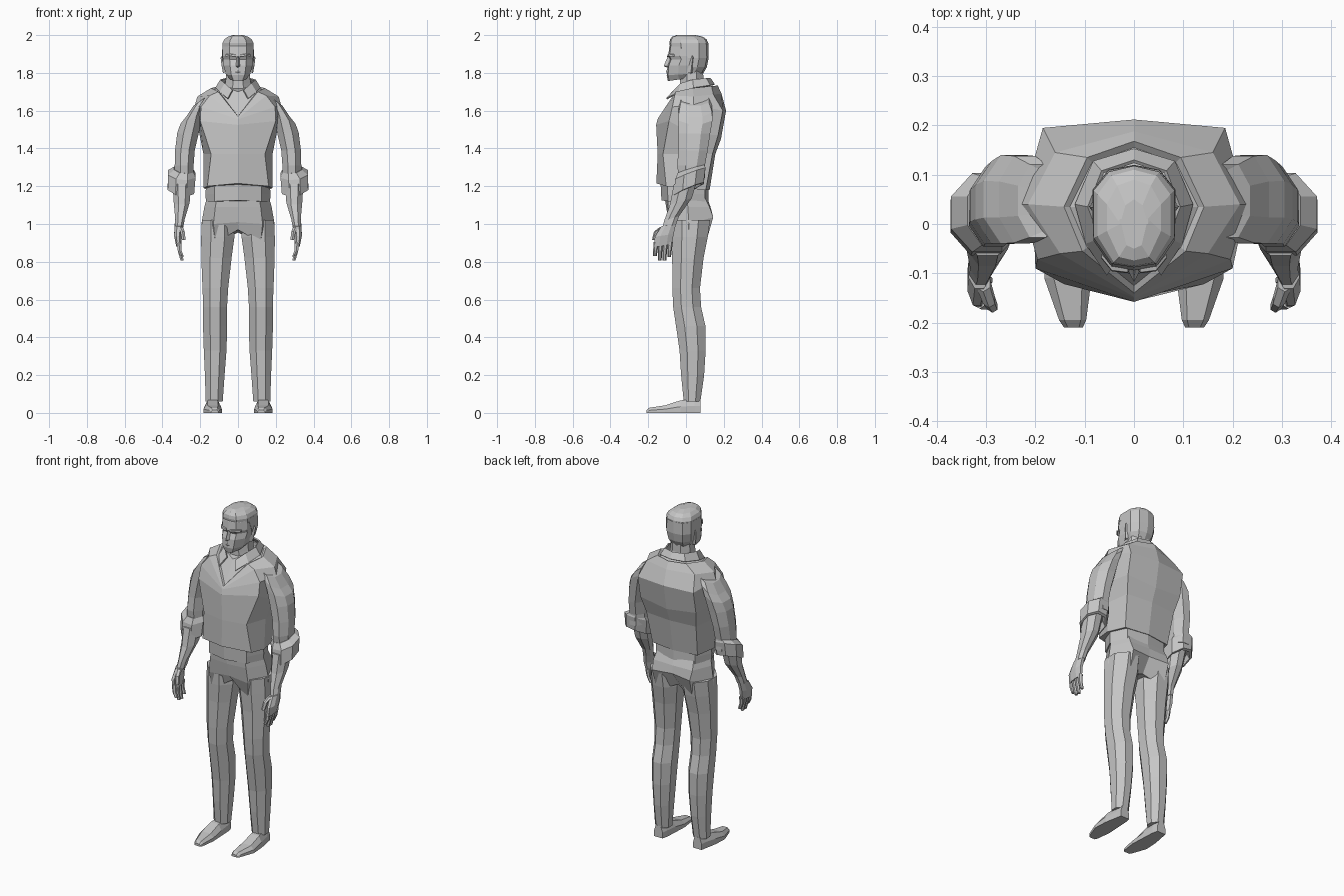
import bpy, bmesh, math

grey = bpy.data.materials.new("plain grey")
grey.diffuse_color = (0.56, 0.56, 0.56, 1)


def loft(name, rings, side=1, closed=True, caps=True):
    """Skin a list of point rings; side=-1 mirrors across x."""
    bm = bmesh.new()
    rows = [[bm.verts.new((p[0] * side, p[1], p[2])) for p in r] for r in rings]
    n = len(rows[0])
    for a, b in zip(rows, rows[1:]):
        for i in range(n if closed else n - 1):
            j = (i + 1) % n
            bm.faces.new((a[i], a[j], b[j], b[i]))
    if caps:
        bm.faces.new(rows[0])
        bm.faces.new(rows[-1])
    bmesh.ops.recalc_face_normals(bm, faces=bm.faces)
    me = bpy.data.meshes.new(name)
    bm.to_mesh(me)
    bm.free()
    me.materials.append(grey)
    ob = bpy.data.objects.new(name, me)
    bpy.context.collection.objects.link(ob)
    return ob


def oval(cx, cy, z, rx, ry, slope=0, tilt=0, n=8):
    """Flat-sided ring; slope tips it along y, tilt along x."""
    k = 1 / math.cos(math.pi / n)
    pts = []
    for i in range(n):
        a = 2 * math.pi * (i + .5) / n
        dx, dy = rx * k * math.cos(a), ry * k * math.sin(a)
        pts.append((cx + dx, cy + dy, z + slope * dy + tilt * dx))
    return pts


def sym(half):
    """Full ring from a half ring that starts and ends on the centre line."""
    return half + [(-x, y, z) for x, y, z in half[-2:0:-1]]


def bar(name, pts, rx, ry, side, n=6):
    """Tapering finger-like bar through points."""
    rings = []
    for i, p in enumerate(pts):
        t = 1 - .3 * i / (len(pts) - 1)
        rings.append(oval(*p, rx * t, ry * t, n=n))
    return loft(name, rings, side)


# Sweater with V neck, running in to the base of the neck
loft("sweater", [sym(r) for r in [
    [(0, -.14, 1.21), (.145, -.09, 1.20), (.165, -.01, 1.19), (.135, .09, 1.185), (0, .11, 1.185)],
    [(0, -.157, 1.215), (.162, -.105, 1.20), (.182, -.01, 1.19), (.15, .105, 1.18), (0, .125, 1.18)],
    [(0, -.15, 1.37), (.142, -.122, 1.37), (.183, 0, 1.37), (.165, .14, 1.37), (0, .155, 1.37)],
    [(0, -.158, 1.525), (.2, -.09, 1.545), (.205, .03, 1.48), (.185, .17, 1.47), (0, .185, 1.45)],
    [(0, -.15, 1.555), (.196, -.072, 1.62), (.228, .04, 1.63), (.185, .195, 1.60), (0, .212, 1.60)],
    [(0, -.148, 1.56), (.15, -.06, 1.68), (.215, .04, 1.675), (.16, .145, 1.685), (0, .188, 1.69)],
    [(0, -.14, 1.57), (.105, -.055, 1.70), (.142, .035, 1.72), (.095, .135, 1.73), (0, .168, 1.733)],
    [(0, -.125, 1.57), (.095, -.048, 1.695), (.13, .035, 1.712), (.085, .125, 1.72), (0, .155, 1.723)],
    [(0, -.05, 1.70), (.05, -.03, 1.72), (.07, .035, 1.73), (.05, .09, 1.74), (0, .1, 1.74)],
]])

# Folded shirt collar, open at the front
low = [(.055, -.105, 1.665), (.098, -.04, 1.70), (.12, .04, 1.722), (.083, .128, 1.735), (0, .153, 1.74)]
top = [(.03, -.065, 1.71), (.07, -.03, 1.745), (.094, .035, 1.765), (.066, .108, 1.772), (0, .13, 1.773)]
collar = loft("collar", [r + [(-x, y, z) for x, y, z in r[-2::-1]] for r in (low, top)],
              closed=False, caps=False)
collar.modifiers.new("thickness", "SOLIDIFY").thickness = .008

# Shirt tail showing below the sweater
loft("shirt_hem", [sym([(0, -f, z + .005), (.125, -f + .035, z), (s, 0, z), (.13, .1, z), (0, .12, z)])
                   for z, f, s in ((1.12, .13, .17), (1.16, .132, .172), (1.22, .135, .168))])

# Hips and seat, blending into the legs
loft("hips", [sym(r) for r in [
    [(0, -.115, 1.15), (.11, -.095, 1.15), (.162, 0, 1.15), (.12, .095, 1.15), (0, .108, 1.15)],
    [(0, -.105, 1.09), (.12, -.095, 1.09), (.178, .01, 1.09), (.13, .125, 1.09), (0, .13, 1.09)],
    [(0, -.085, 1.01), (.13, -.09, 1.0), (.194, .015, 1.0), (.125, .144, 1.035), (0, .13, 1.04)],
    [(0, -.045, .97), (.12, -.076, .9), (.192, .015, .9), (.12, .105, .9), (0, .075, .955)],
]])

for side, tag in ((1, "left"), (-1, "right")):
    # Trouser legs: centre x, centre y, z, half width, half depth
    loft(tag + "_trouser_leg", [oval(*r) for r in [
        (.126, .032, .06, .045, .044), (.123, .035, .2, .052, .061), (.121, .035, .33, .06, .069),
        (.121, .025, .46, .064, .078), (.121, .006, .56, .063, .074), (.12, .001, .66, .068, .073),
        (.114, .01, .82, .08, .083), (.107, .018, .93, .088, .097), (.107, .023, 1.02, .084, .104)]], side)

    # Shoes: rings along y of inner x, outer x, top height
    shoe = []
    for y, a, b, h in ((-.21, .104, .142, .014), (-.195, .097, .152, .027), (-.11, .086, .182, .04),
                       (-.03, .09, .178, .066), (.045, .094, .164, .075), (.078, .102, .158, .07)):
        w = (b - a) * .2
        shoe.append([(a, y, 0), (b, y, 0), (b, y, h * .5), (b - w, y, h), (a + w, y, h), (a, y, h * .5)])
    loft(tag + "_shoe", shoe, side)

    # Sleeve from shoulder to elbow
    loft(tag + "_sleeve", [oval(*r) for r in [
        (.285, .03, 1.25, .05, .07, -.1), (.285, .027, 1.31, .05, .073), (.281, .037, 1.39, .052, .078),
        (.265, .044, 1.48, .057, .084), (.245, .05, 1.56, .06, .09, 0, -.5),
        (.222, .05, 1.61, .052, .088, 0, -.8), (.195, .047, 1.655, .04, .074, 0, -.7),
        (.15, .045, 1.675, .03, .05, 0, -.5)]], side)

    # Rolled cuff with a hollow lower lip
    loft(tag + "_rolled_cuff", [oval(*r) for r in [
        (.3, .01, 1.21, .05, .055, .4, .15), (.3, .01, 1.18, .062, .07, .42, .15),
        (.302, .015, 1.183, .07, .079, .42, .15), (.298, .023, 1.265, .073, .08, .38, .1),
        (.288, .027, 1.29, .05, .07, .3, .1)]], side)

    # Forearm and wrist
    loft(tag + "_forearm", [oval(*r) for r in [
        (.313, -.09, .985, .023, .037, .3), (.307, -.076, 1.03, .025, .039, .3),
        (.298, -.027, 1.12, .042, .058, .3), (.297, 0, 1.23, .05, .064, .3)]], side)

    # Hand: palm, four fingers, thumb
    loft(tag + "_palm", [oval(*r) for r in [
        (.313, -.122, .885, .014, .047, .15), (.319, -.115, .94, .019, .05, .15),
        (.314, -.092, .995, .022, .039, .2)]], side)
    for i, drop in enumerate((.83, .808, .806, .825)):
        y = -.158 + i * .025
        bar(f"{tag}_finger_{i + 1}", [(.313, y, .905), (.309, y - .004, .86), (.296, y - .006, drop)],
            .012, .012, side)
    bar(tag + "_thumb", [(.306, -.12, .985), (.294, -.155, .96), (.287, -.168, .915)], .014, .015, side)

    # Ear
    loft(tag + "_ear", [[(.072, .01 + dy, z), (.072 + w, .03 + dy, z), (.072, .038 + dy, z)]
                        for z, w, dy in ((1.80, .008, -.004), (1.84, .015, 0), (1.88, .02, .006), (1.893, .012, .004))],
         side)

    # Brow ridge over the eye
    loft(tag + "_brow", [[(x, y, z), (x, y - .01, z), (x, y - .008, z + .01), (x, y, z + .012)]
                         for x, y, z in ((.012, -.09, 1.885), (.045, -.086, 1.89), (.066, -.06, 1.886))], side)

# Neck
loft("neck", [oval(0, y, z, rx, ry, .15) for y, z, rx, ry in (
    (.035, 1.68, .075, .07), (.03, 1.75, .066, .062), (.03, 1.84, .06, .06))])


def skull(z, w, yf, yb, slope=0):
    return sym([(x, y, z + slope * (y - .02)) for x, y in (
        (0, yf), (w * .55, yf + .007), (w, yf + .06), (w, yb - .05), (w * .62, yb - .012), (0, yb))])


# Face and head: height, half width, front, back, lean
loft("head", [skull(*r) for r in [
    (1.773, .042, -.096, .03, .14), (1.795, .064, -.102, .075, .06), (1.84, .077, -.098, .1),
    (1.872, .08, -.085, .112), (1.89, .082, -.094, .115), (1.94, .081, -.088, .115), (1.97, .07, -.07, .1)]])

# Hair: rounded crown with a raised front, plus the back and sides
loft("hair_crown", [skull(*r) for r in [
    (1.93, .083, -.084, .118), (1.957, .082, -.088, .118), (1.976, .074, -.085, .11),
    (1.991, .055, -.074, .09), (2.0, .028, -.05, .05)]])
loft("hair_back", [sym([(0, f, z), (w, f, z), (w, b - .05, z), (w * .62, b - .01, z), (0, b, z)])
                   for z, w, f, b in ((1.795, .06, .04, .09), (1.83, .076, .03, .11),
                                      (1.88, .084, .01, .12), (1.95, .083, -.02, .119))])

# Nose and lips
loft("nose", [sym([(0, f, z), (w, -.085, z), (0, -.07, z)])
              for z, w, f in ((1.828, .012, -.1), (1.836, .017, -.118), (1.86, .01, -.108), (1.888, .007, -.096))])
loft("lips", [sym([(0, f, z), (w, -.096, z), (0, -.08, z)])
              for z, w, f in ((1.796, .012, -.101), (1.805, .022, -.105), (1.814, .014, -.102))])
